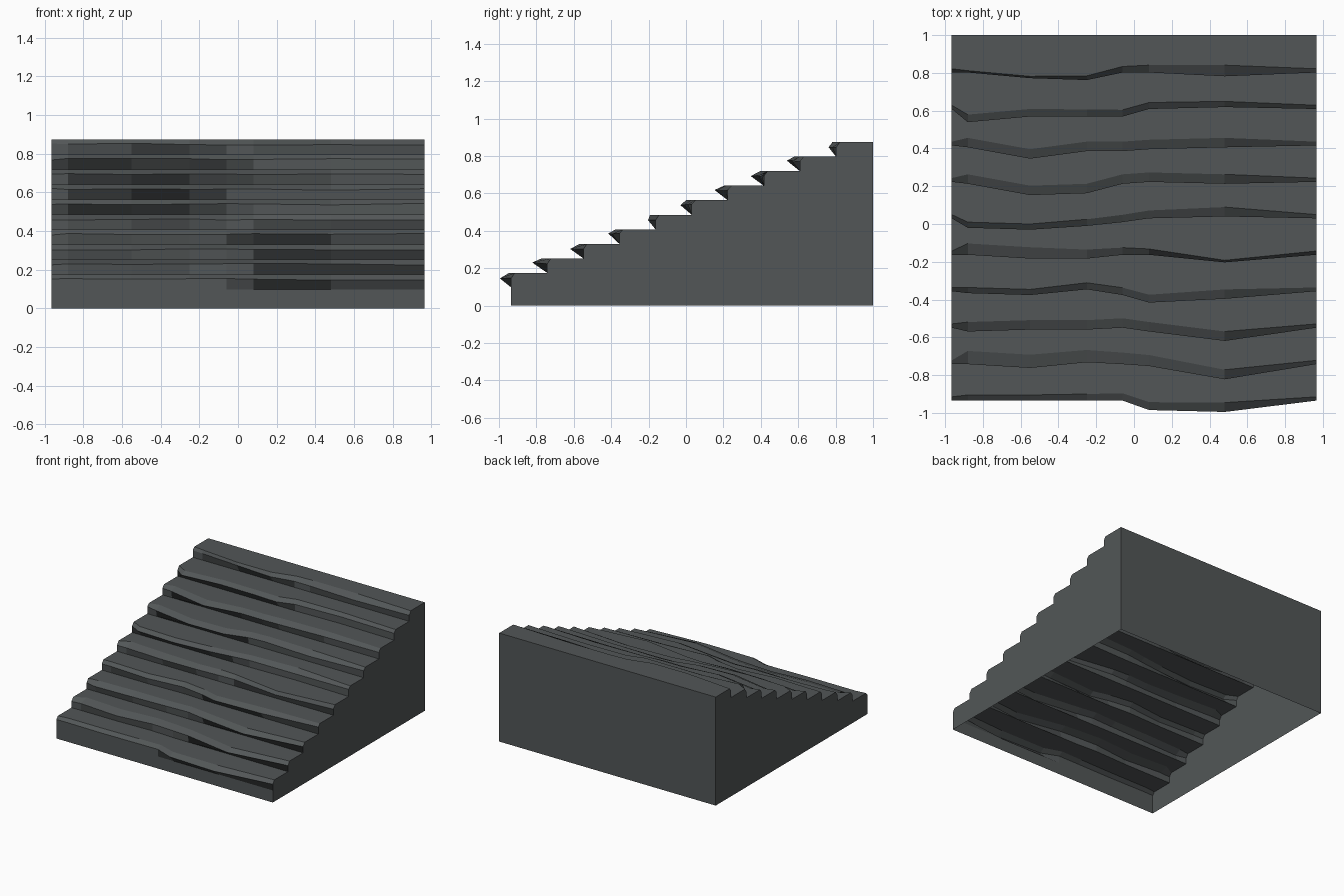
import bpy
import bmesh
import random

random.seed(4)

cube = bpy.data.objects.get("Cube")
if cube:
    bpy.data.objects.remove(cube, do_unlink=True)

HALF_WIDTH = 0.965
FRONT, BACK = -0.935, 1.0
FIRST_TREAD, RISE, RUN = 0.175, 0.0777, 0.193
EDGE_LIP = 0.02
CHIP = 0.01  # unit of the chipped edge offsets
COLUMNS = [-HALF_WIDTH, -.88, -.55, -.25, -.06, .08, .48, HALF_WIDTH]

# For each step, in chips: how far the nose juts out at the inner columns,
# then the depth of the bevelled lip on the right and left halves
STEPS = [
    ((0, 0, 0, 0, 5, 6), 3, 5),
    ((0, 2, -1, 0, 1, 8), 7, 5),
    ((2, 1, 1, 0, 2, 7), 5, 5),
    ((1, 2, -1, 2, 6, 4), 3, 5),
    ((0, 2, 2, 0, 0, 4), 6, 1),
    ((5, 6, 4, 2, 0, -1), 3, 5),
    ((1, 7, 6, 1, 0, 1), 5, 5),
    ((1, 7, 3, 3, 2, 1), 5, 5),
    ((7, 4, 4, 4, 0, -1), 4, 3),
    ((0, 3, 4, 0, 0, 2), 1, 6),
]


def material(name, colour):
    mat = bpy.data.materials.new(name)
    mat.use_nodes = True
    mat.diffuse_color = colour
    mat.node_tree.nodes["Principled BSDF"].inputs["Base Color"].default_value = colour
    return mat


def lip_depth(x, right_lip, left_lip):
    """Lip is deepest in the middle of each half and thin at the side walls."""
    if abs(x) == HALF_WIDTH:
        return EDGE_LIP
    blend = min(max(x + 0.5, 0), 1)
    return CHIP * (right_lip + (left_lip - right_lip) * blend)


def step_rows(index, nose, right_lip, left_lip):
    """Foot, overhanging nose and lip of one step, across the width."""
    base = FRONT + RUN * index
    tread = FIRST_TREAD + RISE * index
    foot_row, nose_row, lip_row = [], [], []
    for x, jut in zip(COLUMNS, (0, *nose, 0)):
        y = base - CHIP * jut
        drop = EDGE_LIP + random.uniform(0, CHIP)
        foot_row.append((x, max(base, y), tread - RISE))
        nose_row.append((x, y, tread - drop))
        lip_row.append((x, y + lip_depth(x, right_lip, left_lip), tread))
    return [foot_row, nose_row, lip_row]


# Rows run from the front floor edge, up the steps, to the back floor edge
top = FIRST_TREAD + RISE * (len(STEPS) - 1)
rows = [[(x, FRONT, 0) for x in COLUMNS]]
for index, step in enumerate(STEPS):
    rows += step_rows(index, *step)
rows += [[(x, BACK, z) for x in COLUMNS] for z in (top, 0)]

# Hollow staircase: front wall, steps and back wall as one folded sheet
bm = bmesh.new()
grid = [[bm.verts.new(point) for point in row] for row in rows]
for lower, upper in zip(grid, grid[1:]):
    for i in range(len(COLUMNS) - 1):
        bm.faces.new((lower[i], lower[i + 1], upper[i + 1], upper[i]))

# Side walls follow the stepped edges
bm.faces.new([row[0] for row in grid])
bm.faces.new([row[-1] for row in reversed(grid)])
bm.normal_update()

mesh = bpy.data.meshes.new("stone_staircase")
bm.to_mesh(mesh)
bm.free()
mesh.materials.append(material("dark slate", (0.085, 0.094, 0.096, 1)))
stairs = bpy.data.objects.new("stone_staircase", mesh)
bpy.context.scene.collection.objects.link(stairs)
